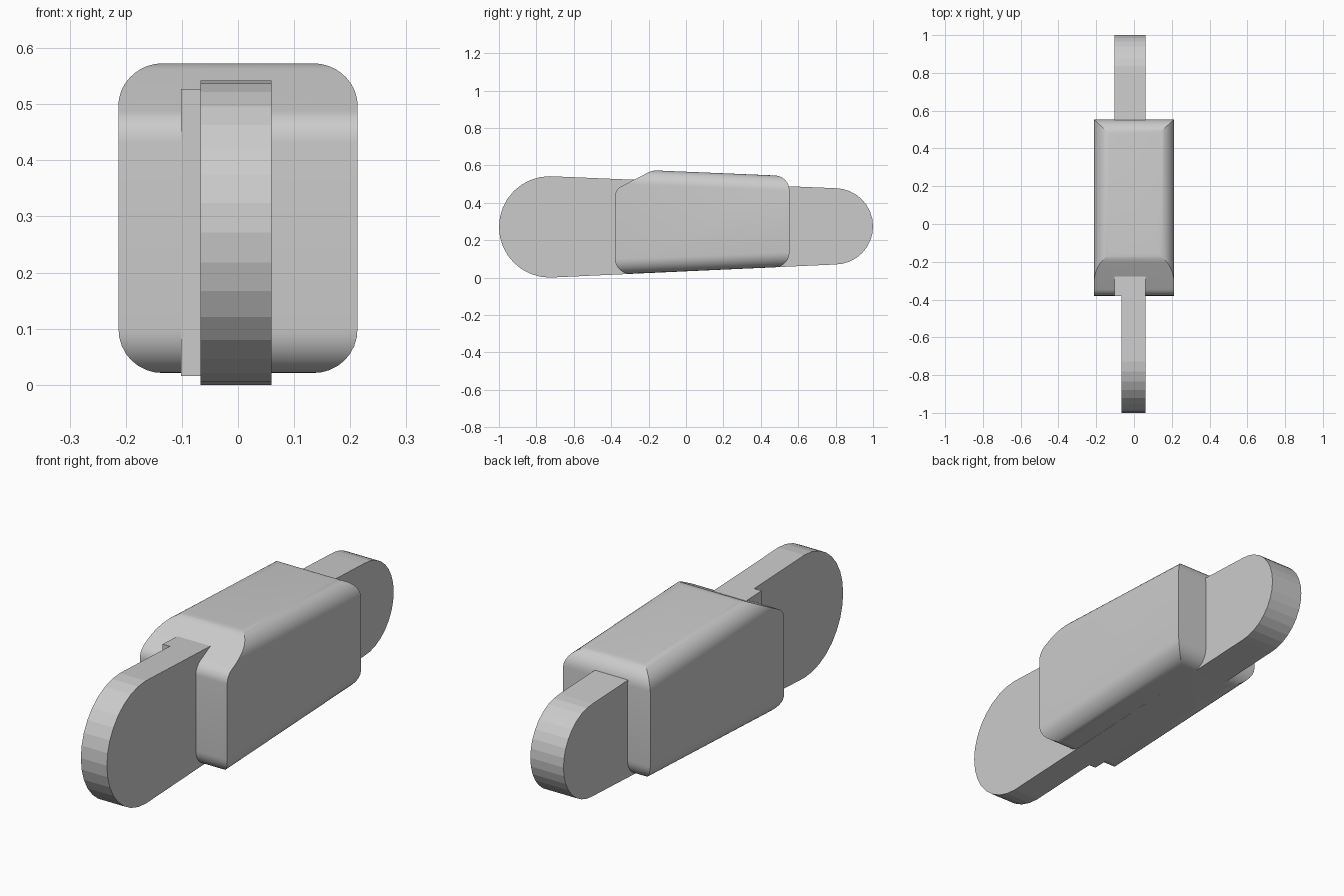
import bpy, bmesh
from math import sin, cos, pi, sqrt, tan
from mathutils import Vector

if "Cube" in bpy.data.objects:
    bpy.data.objects.remove(bpy.data.objects["Cube"])


def finish(name, bm, smooth=None):
    bmesh.ops.recalc_face_normals(bm, faces=bm.faces)
    mesh = bpy.data.meshes.new(name)
    bm.to_mesh(mesh)
    bm.free()
    obj = bpy.data.objects.new(name, mesh)
    bpy.context.collection.objects.link(obj)
    if smooth:
        bpy.ops.object.select_all(action='DESELECT')
        obj.select_set(True)
        bpy.context.view_layer.objects.active = obj
        bpy.ops.object.shade_smooth_by_angle(angle=smooth)
    return obj


def prism(name, outline, x0, x1):
    """Extrude a (y, z) outline along x."""
    bm = bmesh.new()
    face = bm.faces.new([bm.verts.new((x0, y, z)) for y, z in outline])
    ext = bmesh.ops.extrude_face_region(bm, geom=[face])
    verts = [g for g in ext['geom'] if isinstance(g, bmesh.types.BMVert)]
    bmesh.ops.translate(bm, verts=verts, vec=(x1 - x0, 0, 0))
    return finish(name, bm)


def arc(cy, cz, r, a0, a1, n=16):
    return [(cy + r * cos(a0 + (a1 - a0) * i / n), cz + r * sin(a0 + (a1 - a0) * i / n))
            for i in range(n + 1)]


def fillet(corners, n=8):
    """Round each (y, z, radius) corner of a closed outline."""
    pts = []
    for i, (y, z, r) in enumerate(corners):
        c = Vector((y, z))
        if r == 0:
            pts.append(c)
            continue
        u = (Vector(corners[i - 1][:2]) - c).normalized()
        v = (Vector(corners[(i + 1) % len(corners)][:2]) - c).normalized()
        half = u.angle(v) / 2
        centre = c + (u + v).normalized() * r / sin(half)
        start = c + u * r / tan(half) - centre
        end = c + v * r / tan(half) - centre
        sweep = start.angle(end)
        for k in range(n + 1):
            a = sweep * k / n
            pts.append(centre + (start * sin(sweep - a) + end * sin(a)) / sin(sweep))
    return pts


# Strap: tapered, round-ended bar, with a step in thickness at the body front
STEP = -0.38
front = arc(-0.729, 0.271, 0.271, pi / 2, 3 * pi / 2)
back = arc(0.796, 0.274, 0.204, -pi / 2, pi / 2)


def at_step(p, q):
    t = (STEP - p[0]) / (q[0] - p[0])
    return (STEP, p[1] + t * (q[1] - p[1]))


low, high = at_step(front[-1], back[0]), at_step(front[0], back[-1])
prism("strap_front", front + [low, high], -0.067, 0.06)
prism("strap_back", [low] + back + [high], -0.102, 0.06)

# Body: tapered block with rounded top and bottom edges and a sloped front top
WIDTH, RADIUS = 0.213, 0.082


def top(y):
    return 0.566 - 0.042 * y


def bottom(y):
    return 0.034 + 0.044 * y


def half_width(y, z):
    d = max(0, min(top(y) - z, z - bottom(y), RADIUS))
    return WIDTH - RADIUS + sqrt(max(0, RADIUS ** 2 - (RADIUS - d) ** 2))


slope_low, slope_high = Vector((-0.38, 0.47)), Vector((-0.18, top(-0.18)))
slope = [(*slope_low.lerp(slope_high, t / 12), 0) for t in range(3, 11)]
corners = [(-0.38, bottom(-0.38), 0.08), (*slope_low, 0.06), *slope,
           (*slope_high, 0.1), (0.553, top(0.553), 0.08), (0.553, bottom(0.553), 0.08)]
bm = bmesh.new()
for y, z in fillet(corners):
    w = half_width(y, z)
    for side in (-1, 1):
        bm.verts.new((side * w, y, z))
hull = bmesh.ops.convex_hull(bm, input=bm.verts)
bmesh.ops.delete(bm, geom=[v for v in bm.verts if not v.link_faces], context='VERTS')
bmesh.ops.dissolve_limit(bm, angle_limit=0.01, verts=bm.verts, edges=bm.edges)
finish("body", bm, smooth=0.33)
